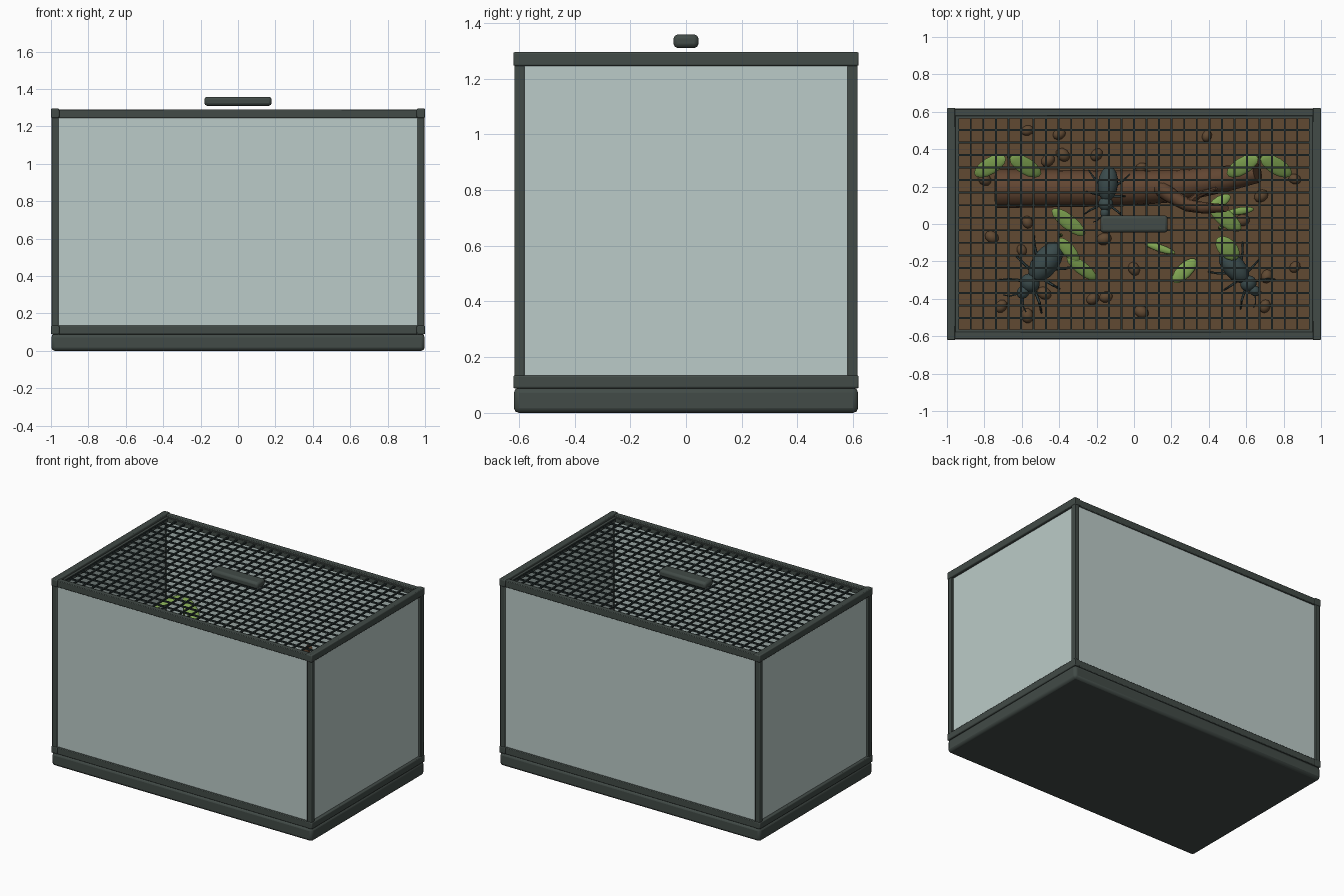
import bpy, bmesh, math, random
from mathutils import Vector, Matrix

if "Cube" in bpy.data.objects:
    bpy.data.objects.remove(bpy.data.objects["Cube"])

random.seed(4)


def material(name, rgb):
    m = bpy.data.materials.new(name)
    m.diffuse_color = (*rgb, 1)
    m.use_nodes = True
    m.node_tree.nodes["Principled BSDF"].inputs["Base Color"].default_value = m.diffuse_color
    return m


FRAME = material("dark frame", (0.054, 0.070, 0.063))
GLASS = material("pale glass", (0.50, 0.60, 0.58))
WIRE = material("dark wire", (0.022, 0.034, 0.034))
SOIL = material("soil brown", (0.120, 0.067, 0.032))
BARK = material("bark brown", (0.125, 0.062, 0.032))
LEAF = material("leaf green", (0.22, 0.38, 0.085))
SHELL = material("beetle shell", (0.042, 0.069, 0.071))


def finish(name, bm, mat, bevel=0, smooth=False):
    bmesh.ops.recalc_face_normals(bm, faces=bm.faces)
    me = bpy.data.meshes.new(name)
    bm.to_mesh(me)
    bm.free()
    ob = bpy.data.objects.new(name, me)
    bpy.context.collection.objects.link(ob)
    me.materials.append(mat)
    if bevel:
        mod = ob.modifiers.new("bevel", 'BEVEL')
        mod.width, mod.segments = bevel, 2
    if smooth:
        for p in me.polygons:
            p.use_smooth = True
    return ob


def add_box(bm, lo, hi):
    lo, hi = Vector(lo), Vector(hi)
    bmesh.ops.create_cube(bm, size=1, matrix=Matrix.Translation((lo + hi) / 2)
                          @ Matrix.Diagonal((*(hi - lo), 1)))


def box(name, lo, hi, mat, bevel=0):
    bm = bmesh.new()
    add_box(bm, lo, hi)
    return finish(name, bm, mat, bevel)


def add_ball(bm, mat4, half, u=14, v=8):
    bmesh.ops.create_uvsphere(bm, u_segments=u, v_segments=v, radius=1,
                              matrix=mat4 @ Matrix.Diagonal((*half, 1)))


def add_tube(bm, pts, radii, sides=8):
    pts = [Vector(p) for p in pts]
    rings = []
    for i, (p, r) in enumerate(zip(pts, radii)):
        d = pts[min(i + 1, len(pts) - 1)] - pts[max(i - 1, 0)]
        q = d.to_track_quat('Z', 'Y')
        rings.append([bm.verts.new(p + q @ Vector((r * math.cos(a), r * math.sin(a), 0)))
                      for a in (2 * math.pi * k / sides for k in range(sides))])
    for a, b in zip(rings, rings[1:]):
        for k in range(sides):
            j = (k + 1) % sides
            bm.faces.new((a[k], a[j], b[j], b[k]))
    bm.faces.new(rings[0][::-1])
    bm.faces.new(rings[-1])


# Base tray and soil
box("base_tray", (-0.998, -0.618, 0), (0.998, 0.618, 0.09), FRAME, 0.018)
box("soil", (-0.965, -0.585, 0.08), (0.965, 0.585, 0.13), SOIL)

# Lower and upper rims, corner posts and glass walls
for s, side in ((-1, "left"), (1, "right")):
    for level, z0, z1 in (("lower", 0.088, 0.135), ("upper", 1.245, 1.295)):
        xs = sorted((s * 0.955, s * 1.0))
        box(f"{level}_rim_{side}", (xs[0], -0.62, z0), (xs[1], 0.62, z1), FRAME, 0.006)
    xs = sorted((s * 0.965, s * 0.98))
    box(f"glass_{side}", (xs[0], -0.59, 0.1), (xs[1], 0.59, 1.26), GLASS)
    xs = sorted((s * 0.938, s * 0.957))
    box(f"lid_edge_{side}", (xs[0], -0.58, 1.25), (xs[1], 0.58, 1.278), FRAME)
    for t, end in ((-1, "front"), (1, "back")):
        xs, ys = sorted((s * 0.96, s * 0.996)), sorted((t * 0.58, t * 0.616))
        box(f"post_{end}_{side}", (xs[0], ys[0], 0.09), (xs[1], ys[1], 1.28), FRAME, 0.004)
for t, end in ((-1, "front"), (1, "back")):
    ys = sorted((t * 0.578, t * 0.615))
    for level, z0, z1 in (("lower", 0.088, 0.135), ("upper", 1.245, 1.291)):
        box(f"{level}_rim_{end}", (-0.96, ys[0], z0), (0.96, ys[1], z1), FRAME, 0.004)
    ys = sorted((t * 0.59, t * 0.605))
    box(f"glass_{end}", (-0.965, ys[0], 0.1), (0.965, ys[1], 1.26), GLASS)
    ys = sorted((t * 0.565, t * 0.58))
    box(f"lid_edge_{end}", (-0.95, ys[0], 1.25), (0.95, ys[1], 1.278), FRAME)

# Wire mesh lid
bm = bmesh.new()
w = 0.005
for i in range(29):
    x = -0.94 + 1.88 * i / 28
    add_box(bm, (x - w, -0.58, 1.265), (x + w, 0.58, 1.275))
for i in range(18):
    y = -0.57 + 1.14 * i / 17
    add_box(bm, (-0.95, y - w, 1.262), (0.95, y + w, 1.272))
finish("mesh_lid", bm, WIRE)

# Lid handle
box("handle", (-0.18, -0.045, 1.31), (0.18, 0.045, 1.358), FRAME, 0.015)

# Log with a rising side branch
bm = bmesh.new()
add_tube(bm, [(-0.74, 0.19, 0.24), (-0.4, 0.19, 0.26), (-0.05, 0.19, 0.32),
              (0.25, 0.205, 0.42), (0.48, 0.24, 0.52), (0.66, 0.275, 0.6)],
         [0.105, 0.1, 0.095, 0.085, 0.07, 0.055], 16)
finish("log", bm, BARK, smooth=True)
bm = bmesh.new()
add_tube(bm, [(0.13, 0.2, 0.42), (0.2, 0.15, 0.52), (0.29, 0.1, 0.66),
              (0.38, 0.085, 0.8), (0.49, 0.085, 0.95)],
         [0.045, 0.04, 0.035, 0.03, 0.02], 10)
add_tube(bm, [(0.28, 0.1, 0.64), (0.35, 0.16, 0.72), (0.44, 0.19, 0.78)],
         [0.025, 0.018, 0.01], 8)
finish("branch", bm, BARK, smooth=True)

# Leaves: x, y, z, direction in degrees, length, width, pitch in degrees
bm = bmesh.new()
for x, y, z, ang, ln, wd, pitch in (
        (-0.77, 0.31, 0.84, 211, 0.21, 0.09, 25), (-0.58, 0.31, 0.84, -31, 0.21, 0.09, 25),
        (0.58, 0.31, 0.84, 211, 0.21, 0.09, 25), (0.76, 0.31, 0.84, -31, 0.21, 0.09, 25),
        (-0.35, 0.01, 0.36, -38, 0.23, 0.08, 15), (-0.35, -0.14, 0.3, -50, 0.17, 0.07, 15),
        (-0.28, -0.235, 0.26, -38, 0.21, 0.07, 20), (0.14, -0.13, 0.16, -18, 0.17, 0.04, 0),
        (0.27, -0.25, 0.16, 45, 0.17, 0.08, 5), (0.49, 0.03, 0.36, -38, 0.21, 0.09, 15),
        (0.57, 0.07, 0.34, 8, 0.15, 0.04, 15), (0.5, -0.13, 0.26, -45, 0.16, 0.1, 15),
        (0.46, 0.12, 0.4, 30, 0.13, 0.06, 10)):
    m = (Matrix.Translation((x, y, z)) @ Matrix.Rotation(math.radians(ang), 4, 'Z')
         @ Matrix.Rotation(math.radians(pitch), 4, 'Y'))
    add_ball(bm, m, (ln / 2, wd / 2, 0.012))
finish("leaves", bm, LEAF, smooth=True)

# Plant stems
bm = bmesh.new()
for x, y, top in ((-0.67, 0.36, 0.87), (0.67, 0.36, 0.87), (-0.4, -0.06, 0.36), (0.46, -0.02, 0.36)):
    add_tube(bm, [(x, y, 0.12), (x + 0.01, y, top * 0.6), (x, y, top)], [0.012, 0.01, 0.006], 6)
finish("plant_stems", bm, LEAF, smooth=True)

# Pebbles of earth
bm = bmesh.new()
for x, y in ((-0.57, 0.5), (-0.4, 0.48), (0.39, 0.47), (-0.38, 0.37), (-0.46, 0.34), (-0.2, 0.37),
             (0.04, 0.3), (0.86, 0.24), (-0.8, 0.24), (0.68, 0.15), (-0.57, 0.01), (-0.76, -0.07),
             (-0.16, -0.08), (0.0, -0.24), (-0.22, -0.4), (-0.15, -0.39), (0.04, -0.47),
             (-0.71, -0.44), (-0.57, -0.49), (-0.48, -0.37), (0.7, -0.44), (0.71, -0.28),
             (0.86, -0.23), (0.58, 0.02), (-0.6, -0.14)):
    r = random.uniform(0.032, 0.042)
    m = Matrix.Translation((x, y, 0.135)) @ Matrix.Rotation(random.uniform(0, 3), 4, 'Z')
    add_ball(bm, m, (r, r * 0.8, r * 0.7), 10, 6)
finish("pebbles", bm, SOIL, smooth=True)


# Beetles: body, thorax, head, six legs and feelers
def beetle(name, x, y, z, angle, size):
    bm = bmesh.new()
    for cx, half in ((-0.17, (0.33, 0.185, 0.17)), (0.2, (0.13, 0.14, 0.12)),
                     (0.36, (0.1, 0.085, 0.08))):
        add_ball(bm, Matrix.Translation((cx, 0, 0.17)), half, 16, 10)
    for s in (-1, 1):
        for x0, dx in ((0.22, 0.12), (0.05, -0.02), (-0.1, -0.16)):
            add_tube(bm, [(x0, s * 0.08, 0.14), (x0 + dx, s * 0.27, 0.2),
                          (x0 + 1.8 * dx, s * 0.38, 0.0)], [0.022, 0.02, 0.012], 6)
        add_tube(bm, [(0.42, s * 0.04, 0.18), (0.52, s * 0.12, 0.24), (0.56, s * 0.2, 0.22)],
                 [0.012, 0.01, 0.008], 6)
    bm.transform(Matrix.Translation((x, y, z)) @ Matrix.Rotation(math.radians(angle), 4, 'Z')
                 @ Matrix.Scale(size, 4))
    finish(name, bm, SHELL, smooth=True)


beetle("beetle_left", -0.51, -0.255, 0.13, 233, 0.38)
beetle("beetle_right", 0.57, -0.27, 0.13, -49, 0.32)
beetle("beetle_on_log", -0.145, 0.165, 0.385, 264, 0.29)

# Keep hard edges on smooth parts
for ob in bpy.context.scene.objects:
    ob.select_set(ob.type == 'MESH')
    bpy.context.view_layer.objects.active = ob
bpy.ops.object.shade_smooth_by_angle(angle=math.radians(40))
